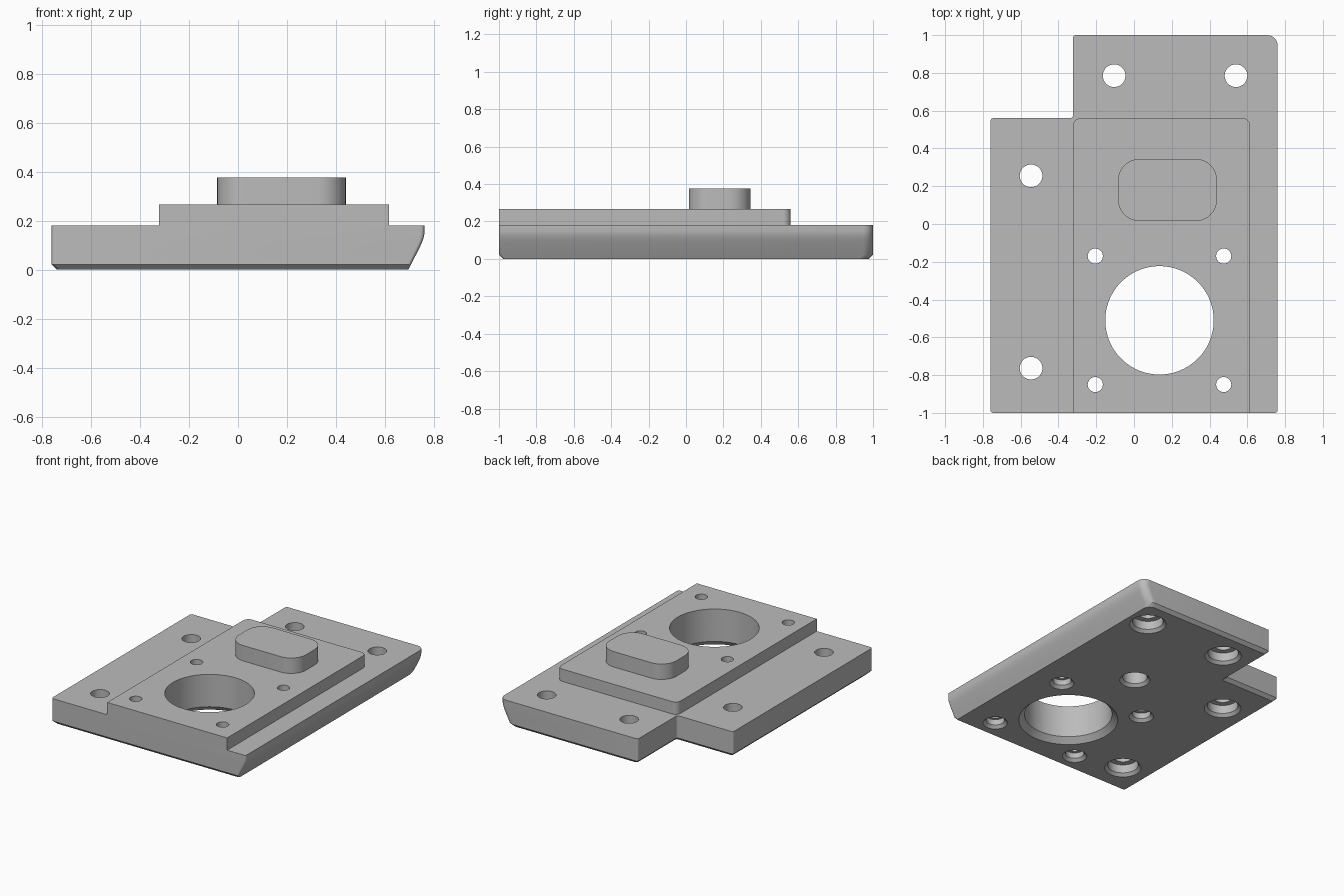
import bpy, bmesh
from math import sin, cos, pi
from mathutils import Vector

if "Cube" in bpy.data.objects:
    bpy.data.objects.remove(bpy.data.objects["Cube"])

steel = bpy.data.materials.new("plain_grey")
steel.use_nodes = True
GREY = (0.5, 0.5, 0.5, 1)
steel.diffuse_color = GREY
steel.node_tree.nodes["Principled BSDF"].inputs["Base Color"].default_value = GREY


def rounded(corners, steps=8):
    """Outline with each (x, y, radius) right-angled corner rounded."""
    pts = []
    for i, (x, y, r) in enumerate(corners):
        p = Vector((x, y))
        a = (Vector(corners[i - 1][:2]) - p).normalized() * r
        b = (Vector(corners[(i + 1) % len(corners)][:2]) - p).normalized() * r
        if r == 0:
            pts.append(p)
            continue
        for k in range(steps + 1):
            t = pi / 2 * k / steps
            pts.append(p + a * (1 - sin(t)) + b * (1 - cos(t)))
    return pts


def skin(bm, rings):
    """Closed solid through a stack of matching rings, bottom first."""
    loops = [[bm.verts.new(p) for p in ring] for ring in rings]
    n = len(loops[0])
    for low, high in zip(loops, loops[1:]):
        for i in range(n):
            j = (i + 1) % n
            bm.faces.new((low[i], low[j], high[j], high[i]))
    bm.faces.new(loops[0][::-1])
    bm.faces.new(loops[-1])


def finish(name, bm):
    bmesh.ops.recalc_face_normals(bm, faces=bm.faces)
    mesh = bpy.data.meshes.new(name)
    bm.to_mesh(mesh)
    bm.free()
    mesh.materials.append(steel)
    obj = bpy.data.objects.new(name, mesh)
    bpy.context.collection.objects.link(obj)
    return obj


def prism(name, corners, z0, z1):
    bm = bmesh.new()
    pts = rounded(corners)
    skin(bm, [[(p.x, p.y, z) for p in pts] for z in (z0, z1)])
    return finish(name, bm)


# Base plate: stepped outline, bottom chamfer, and one slanted side
CHAMFER = 0.022


def plate_ring(z, inset, slant):
    i, right = inset, 0.76 - slant
    corners = [(-0.76 + i, -1 + i, 0.015), (right, -1 + i, 0.015),
               (right, 1 - i, 0.055), (-0.323 + i, 1 - i, 0.015),
               (-0.323 + i, 0.56 - i, 0.015), (-0.76 + i, 0.56 - i, 0.015)]
    return [(p.x, p.y, z) for p in rounded(corners)]


levels = [(0, 0.065), (CHAMFER, 0.054), (0.08, 0.024), (0.1, 0.0145),
          (0.115, 0.008), (0.13, 0.003), (0.145, 0), (0.18, 0)]
bm = bmesh.new()
skin(bm, [plate_ring(z, CHAMFER if z == 0 else 0, s) for z, s in levels])
plate = finish("base_plate", bm)

# Raised block, flush with the front of the plate
block = prism("raised_block", [(-0.323, -1, 0), (0.615, -1, 0),
                               (0.615, 0.56, 0.04), (-0.323, 0.56, 0.04)], 0.18, 0.267)

# Rounded boss on the block
boss = prism("rounded_boss", [(-0.085, 0.015, 0.115), (0.44, 0.015, 0.115),
                              (0.44, 0.345, 0.115), (-0.085, 0.345, 0.115)], 0.267, 0.376)

# Holes: (radius, z) profiles turned about their own axes
TOP = 0.5


def counterbored(r, bore, depth, c=0.02):
    return [(bore + 2 * c, -c), (bore, c), (bore, depth), (r, depth), (r, TOP)]


bm = bmesh.new()


def drill(x, y, profile, sides=48):
    skin(bm, [[(x + r * cos(2 * pi * k / sides), y + r * sin(2 * pi * k / sides), z)
               for k in range(sides)] for r, z in profile])


CX, CY, HALF = 0.135, -0.51, 0.34
drill(CX, CY, [(0.365, -0.04), (0.287, 0.038), (0.287, TOP)], 96)
drill(CX, CY + 2 * HALF, [(0.12, -0.02), (0.08, 0.02), (0.08, 0.2)])
for sx in (-1, 1):
    for sy in (-1, 1):
        drill(CX + sx * HALF, CY + sy * HALF, counterbored(0.04, 0.06, 0.06))
for x, y in ((-0.105, 0.785), (0.54, 0.785), (-0.545, 0.255), (-0.545, -0.763)):
    drill(x, y, counterbored(0.06, 0.1, 0.08))
cutter = finish("hole_cutter", bm)
cutter.hide_render = True

for part in (plate, block):
    mod = part.modifiers.new("holes", 'BOOLEAN')
    mod.operation = 'DIFFERENCE'
    mod.solver = 'EXACT'
    mod.object = cutter
    bpy.context.view_layer.objects.active = part
    bpy.ops.object.modifier_apply(modifier=mod.name)
bpy.data.objects.remove(cutter)

# Smooth the curved walls, keep the edges crisp
for part in (plate, block, boss):
    bpy.ops.object.select_all(action='DESELECT')
    part.select_set(True)
    bpy.context.view_layer.objects.active = part
    bpy.ops.object.shade_smooth_by_angle(angle=0.45)
